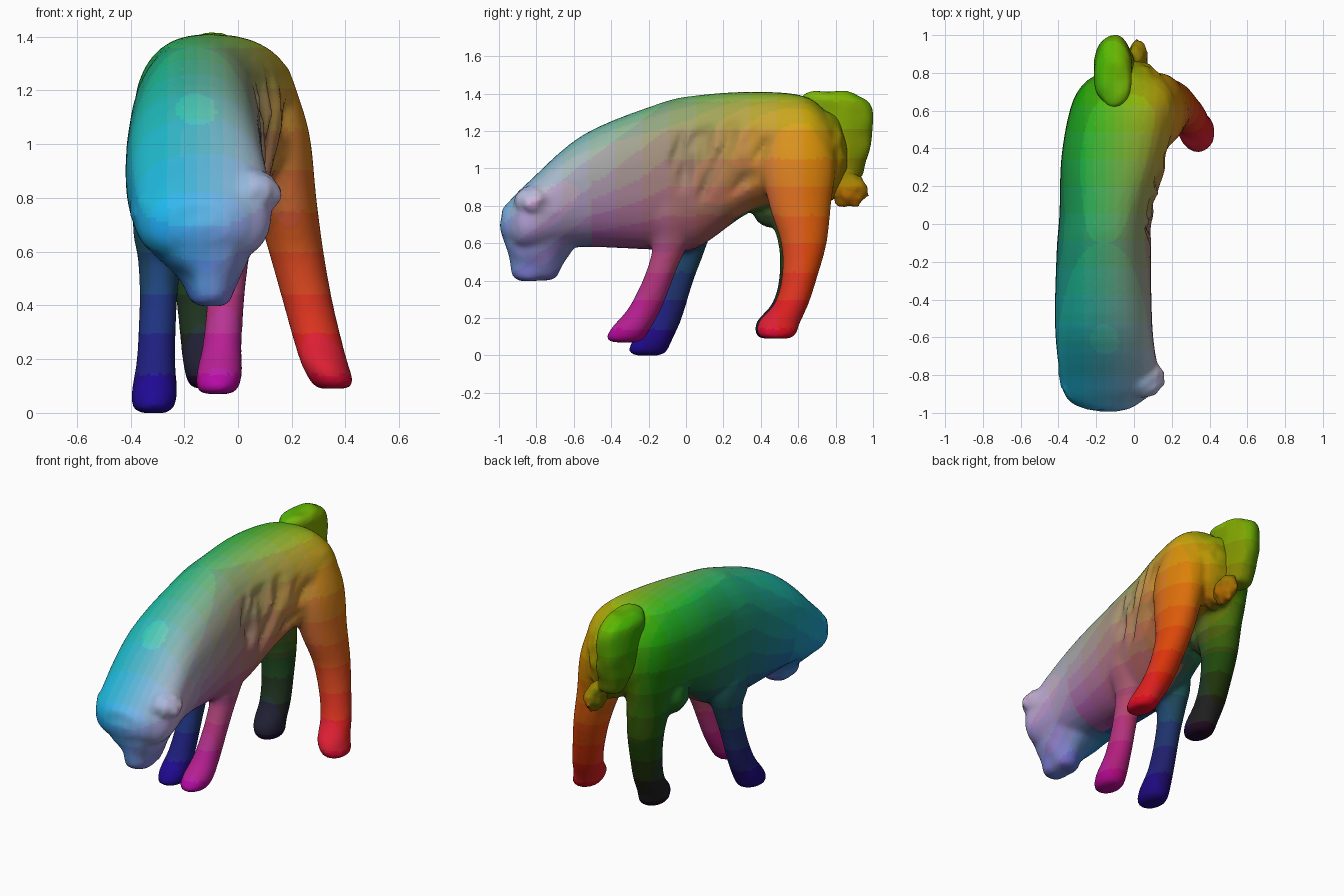
import bpy, bmesh, math, random
from mathutils import Vector, noise

if "Cube" in bpy.data.objects:
    bpy.data.objects.remove(bpy.data.objects["Cube"])

random.seed(4)
SIDES = 32
LEVELS = 14
mats = {}


def tint(c):
    """Red follows x (fixed per leg), green follows z, blue follows -y."""
    low = min(max((0.95 - c.z) / 0.4, 0), 1) if c.y > -0.5 else 0
    if c.y > 0.25:
        leg_red = 0.87 if c.x > 0.0 else 0.17
    else:
        leg_red = 0.68 if c.x > -0.18 else 0.17
    red = min(max(0.54 + 1.4 * c.x, 0.12), 0.85)
    red += (leg_red - red) * low
    green = 0.04 + 0.47 * c.z + 0.35 * max(0, -c.y - 0.1) * (1 - low)
    blue = 0.42 - 0.5 * c.y
    return red, green, blue


def paint(ob):
    slots = {}
    for f in ob.data.polygons:
        key = tuple(round(min(max(v, 0.03), 0.95) * LEVELS) for v in tint(f.center))
        if key not in mats:
            mats[key] = bpy.data.materials.new("tint_%d_%d_%d" % key)
            mats[key].diffuse_color = [max(k / LEVELS, 0.03) ** 2.2 for k in key] + [1]
        if key not in slots:
            slots[key] = len(slots)
            ob.data.materials.append(mats[key])
        f.material_index = slots[key]


def finish(bm):
    bmesh.ops.recalc_face_normals(bm, faces=bm.faces)
    me = bpy.data.meshes.new("part")
    bm.to_mesh(me)
    bm.free()
    return me


def spline(rows, steps):
    """Catmull-Rom interpolation of section rows."""
    out = []
    for i in range(len(rows) - 1):
        a, b, c, d = (rows[max(0, min(len(rows) - 1, i + k))] for k in (-1, 0, 1, 2))
        for s in range(steps):
            t = s / steps
            out.append([0.5 * (2 * q + (r - p) * t + (2 * p - 5 * q + 4 * r - w) * t * t
                               + (3 * q - p - 3 * r + w) * t ** 3)
                        for p, q, r, w in zip(a, b, c, d)])
    return out + [list(rows[-1])]


def loft(rows, axis, power=2.0, steps=5, rough=None):
    """Rows: (position on axis, u centre, v centre, u radius, v radius)."""
    bm = bmesh.new()
    rings = []
    for p, uc, vc, ur, vr in spline(rows, steps):
        ring = []
        for k in range(SIDES):
            a = math.tau * k / SIDES
            ca, sa = math.cos(a), math.sin(a)
            u = uc + ur * math.copysign(abs(ca) ** (2 / power), ca)
            v = vc + vr * math.copysign(abs(sa) ** (2 / power), sa)
            co = Vector((u, p, v) if axis == 'Y' else (u, v, p))
            ring.append(bm.verts.new(rough(co) if rough else co))
        rings.append(ring)
    for r0, r1 in zip(rings, rings[1:]):
        for k in range(SIDES):
            n = (k + 1) % SIDES
            bm.faces.new((r0[k], r0[n], r1[n], r1[k]))
    for ring in (rings[0], rings[-1]):
        mid = bm.verts.new(sum((v.co for v in ring), Vector()) / SIDES)
        for k in range(SIDES):
            bm.faces.new((ring[k], ring[(k + 1) % SIDES], mid))
    return finish(bm)


def blob(loc, size, bump=0.0):
    bm = bmesh.new()
    bmesh.ops.create_icosphere(bm, subdivisions=3, radius=1)
    for v in bm.verts:
        k = 1 + bump * noise.noise(v.co * 2.5)
        v.co = Vector([l + s * c * k for l, s, c in zip(loc, size, v.co)])
    return finish(bm)


def fuse(name, parts, voxel, smooth):
    """Merge part meshes into one continuous skin."""
    bm = bmesh.new()
    for me in parts:
        bm.from_mesh(me)
        bpy.data.meshes.remove(me)
    me = bpy.data.meshes.new(name)
    bm.to_mesh(me)
    bm.free()
    ob = bpy.data.objects.new(name, me)
    bpy.context.collection.objects.link(ob)
    m = ob.modifiers.new("skin", 'REMESH')
    m.mode, m.voxel_size = 'VOXEL', voxel
    m = ob.modifiers.new("blend", 'SMOOTH')
    m.factor, m.iterations = 0.5, smooth
    dg = bpy.context.evaluated_depsgraph_get()
    skin = bpy.data.meshes.new_from_object(ob.evaluated_get(dg))
    ob.modifiers.clear()
    ob.data = skin
    skin.shade_smooth()
    paint(ob)


def torn_flank(co):
    """Ragged patch on the right flank."""
    d = math.hypot((co.y - 0.18) / 0.27, (co.z - 1.05) / 0.18)
    if co.x > 0 and d < 1:
        co.x += random.uniform(-0.045, 0.012)
    return co


def craggy(co):
    return co + noise.noise_vector(co * 9) * 0.014


def leg(profile, foot, hip):
    """Profile (z, y, x radius, y radius) slid between foot and hip offsets."""
    z0, z1 = profile[0][0], profile[-1][0]
    rows = []
    for z, y, rx, ry in profile:
        t = ((z - z0) / (z1 - z0)) ** 0.8
        off = Vector(foot).lerp(Vector(hip), t)
        rows.append((z + off.z, off.x, y + off.y, rx, ry))
    z, x, y, rx, ry = rows[0]
    return loft([(z - 0.02, x, y, rx * 0.6, ry * 0.6)] + rows, 'Z')


# Torso and neck
torso = loft([
    (-0.985, -0.14, 0.71, 0.10, 0.07), (-0.94, -0.15, 0.71, 0.19, 0.12),
    (-0.84, -0.13, 0.74, 0.255, 0.19), (-0.55, -0.16, 0.88, 0.258, 0.30),
    (-0.15, -0.16, 0.955, 0.25, 0.39), (0.05, -0.145, 0.98, 0.25, 0.41),
    (0.35, -0.105, 1.09, 0.28, 0.32), (0.62, -0.055, 1.11, 0.28, 0.28),
    (0.75, -0.04, 1.09, 0.22, 0.21), (0.81, -0.025, 1.08, 0.125, 0.1)],
    'Y', power=2.4, rough=torn_flank)

# Face tapering down to the muzzle
head = loft([
    (0.395, -0.10, -0.80, 0.04, 0.07), (0.42, -0.10, -0.805, 0.075, 0.12),
    (0.50, -0.105, -0.79, 0.11, 0.145), (0.60, -0.14, -0.78, 0.185, 0.19),
    (0.70, -0.14, -0.79, 0.24, 0.21), (0.78, -0.13, -0.76, 0.255, 0.20),
    (0.86, -0.125, -0.72, 0.205, 0.16)], 'Z', power=2.1, rough=craggy)

# Ears
ears = [blob((0.06, -0.82, 0.82), (0.10, 0.10, 0.085), 0.25),
        blob((-0.30, -0.80, 0.76), (0.10, 0.14, 0.08), 0.25)]

# Legs: one profile per pair, placed by foot and hip
front = [(0.02, -0.205, 0.076, 0.10), (0.08, -0.18, 0.085, 0.105),
         (0.20, -0.11, 0.072, 0.088), (0.40, -0.04, 0.070, 0.08),
         (0.56, 0.0, 0.08, 0.10), (0.70, -0.01, 0.105, 0.15), (0.90, -0.01, 0.09, 0.12)]
rear = [(0.11, 0.485, 0.077, 0.10), (0.18, 0.50, 0.087, 0.112),
        (0.28, 0.565, 0.09, 0.092), (0.42, 0.607, 0.093, 0.095),
        (0.60, 0.63, 0.102, 0.122), (0.80, 0.61, 0.118, 0.165),
        (1.05, 0.60, 0.14, 0.20), (1.28, 0.60, 0.11, 0.14)]
legs = [leg(front, (-0.077, -0.12, 0.07), (-0.01, -0.06, 0.05)),
        leg(front, (-0.315, 0, 0), (-0.28, 0, 0)),
        leg(rear, (0.352, 0, 0), (0.08, 0, 0)),
        leg(rear, (-0.108, -0.01, 0), (-0.19, -0.02, 0))]
fold = blob((-0.2, 0.47, 0.82), (0.13, 0.13, 0.14), 0.1)
rump = blob((0.0, 0.74, 1.06), (0.14, 0.12, 0.24), 0.25)
fuse("animal_body", [torso, head, fold, rump] + ears + legs, 0.016, 5)

# Tail folded down over the rump, with its loose tip
tail = loft([
    (0.94, -0.08, 0.87, 0.05, 0.05), (0.98, -0.09, 0.865, 0.085, 0.085),
    (1.15, -0.105, 0.85, 0.108, 0.14), (1.32, -0.11, 0.81, 0.103, 0.185),
    (1.39, -0.105, 0.77, 0.08, 0.15), (1.41, -0.095, 0.765, 0.045, 0.09)],
    'Z', rough=craggy)
tip = blob((0.02, 0.87, 0.88), (0.05, 0.10, 0.09), 0.4)
fuse("tail", [tail, tip], 0.014, 3)

for m in bpy.data.materials:
    if m.users and not m.is_grease_pencil:
        m.use_nodes = True
        m.node_tree.nodes["Principled BSDF"].inputs["Base Color"].default_value = m.diffuse_color
